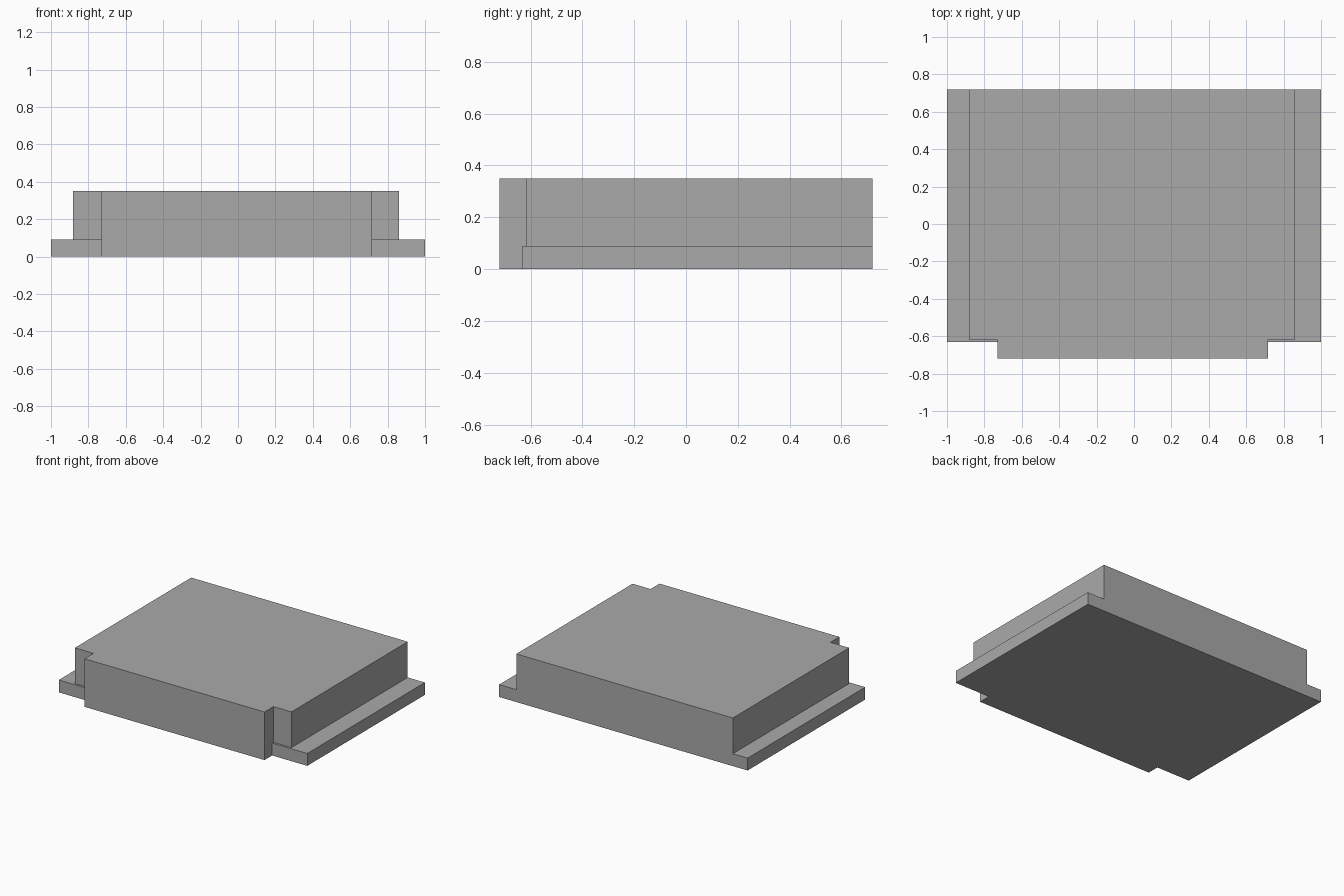
import bpy
import bmesh

cube = bpy.data.objects.get("Cube")
if cube:
    bpy.data.objects.remove(cube, do_unlink=True)

# Single plain grey
GREY = (0.4, 0.4, 0.4, 1.0)
grey = bpy.data.materials.new("plain_grey")
grey.use_nodes = True
grey.diffuse_color = GREY
grey.node_tree.nodes["Principled BSDF"].inputs["Base Color"].default_value = GREY

BACK, FRONT = 0.72, -0.72
TAB_LEFT, TAB_RIGHT = 0.717, -0.731


def stepped_slab(name, x_right, x_left, y_step, z_bottom, z_top, closed_below):
    """Extrude a plan outline whose narrower front tab projects past y_step."""
    outline = [
        (x_right, BACK), (x_right, y_step), (TAB_RIGHT, y_step),
        (TAB_RIGHT, FRONT), (TAB_LEFT, FRONT), (TAB_LEFT, y_step),
        (x_left, y_step), (x_left, BACK),
    ]
    bm = bmesh.new()
    base = bm.faces.new([bm.verts.new((x, y, z_bottom)) for x, y in outline])
    top = bmesh.ops.extrude_face_region(bm, geom=[base], use_keep_orig=True)["geom"]
    top_verts = [v for v in top if isinstance(v, bmesh.types.BMVert)]
    bmesh.ops.translate(bm, vec=(0, 0, z_top - z_bottom), verts=top_verts)
    bmesh.ops.recalc_face_normals(bm, faces=bm.faces)
    if not closed_below:
        below = [f for f in bm.faces if f.normal.z < -0.9]
        bmesh.ops.delete(bm, geom=below, context="FACES_ONLY")
    mesh = bpy.data.meshes.new(name)
    bm.to_mesh(mesh)
    bm.free()
    mesh.materials.append(grey)
    obj = bpy.data.objects.new(name, mesh)
    bpy.context.collection.objects.link(obj)
    return obj


# Wide base flange, then the taller body resting on it
stepped_slab("base_flange", -1.0, 1.0, -0.632, 0.0, 0.09, True)
stepped_slab("main_body", -0.881, 0.862, -0.617, 0.09, 0.35, False)
